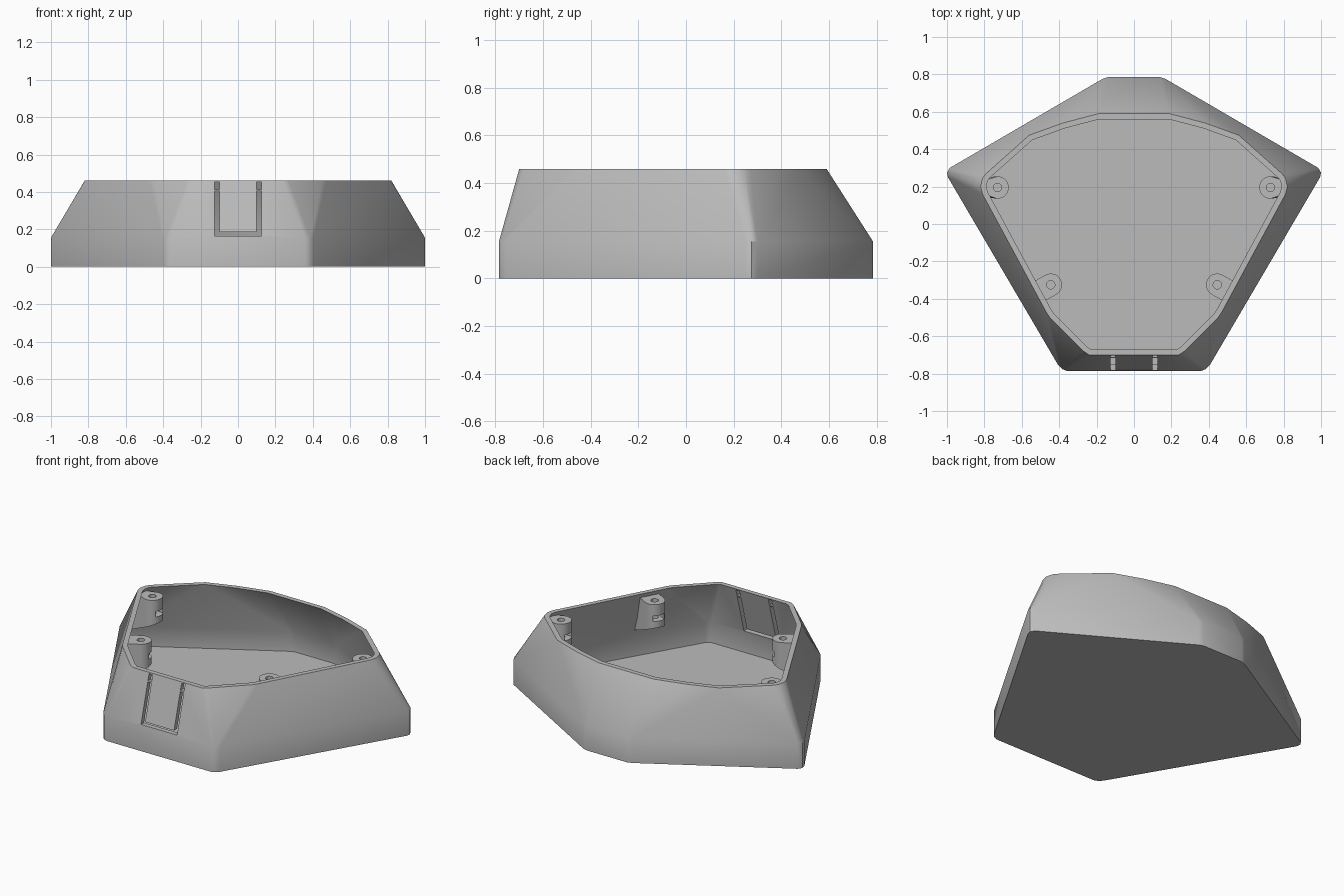
import bpy, bmesh, math
from mathutils import Vector, Matrix

if "Cube" in bpy.data.objects:
    bpy.data.objects.remove(bpy.data.objects["Cube"])

grey = bpy.data.materials.new("plain_grey")
grey.use_nodes = True
grey.diffuse_color = (0.5, 0.5, 0.5, 1)
grey.node_tree.nodes["Principled BSDF"].inputs["Base Color"].default_value = (0.5, 0.5, 0.5, 1)

WALL, FLOOR, SHOULDER, RIM = 0.03, 0.03, 0.155, 0.46

# Left half outlines, from front centre to back centre
base = [(0, -.785), (.36, -.785), (.385, -.775), (.405, -.755), (.995, .25), (1, .275),
        (.985, .30), (.17, .775), (.14, .785), (0, .785)]
top = [(0, -.70), (.24, -.70), (.27, -.68), (.45, -.50), (.47, -.47), (.81, .16), (.82, .20),
       (.81, .245), (.79, .27), (.56, .475), (.38, .54), (.19, .59), (0, .59)]
# Which base corner meets which rim corner, as (base, rim) steps
steps = [(0, 0), (1, 1), (2, 2), (2, 3), (3, 4), (4, 5), (5, 6), (6, 7), (6, 8), (6, 9),
         (7, 9), (7, 10), (8, 11), (9, 12)]


def inset(points, d):
    """Move an outline inwards by d with mitred corners."""
    pts = [Vector(p) for p in points]
    normals = []
    for a, b in zip(pts, pts[1:]):
        e = (b - a).normalized()
        normals.append(Vector((-e.y, e.x)))
    normals = [normals[0]] + normals + [normals[-1]]
    out = []
    for p, n, m in zip(pts, normals, normals[1:]):
        out.append(p + (n + m) * d / (1 + n.dot(m)))
    return out


def make_object(name, bm):
    bmesh.ops.recalc_face_normals(bm, faces=bm.faces)
    mesh = bpy.data.meshes.new(name)
    bm.to_mesh(mesh)
    bm.free()
    mesh.materials.append(grey)
    obj = bpy.data.objects.new(name, mesh)
    bpy.context.collection.objects.link(obj)
    return obj


def activate(obj):
    bpy.ops.object.select_all(action='DESELECT')
    obj.select_set(True)
    bpy.context.view_layer.objects.active = obj


def cut(obj, cutter):
    mod = obj.modifiers.new("cut", 'BOOLEAN')
    mod.operation = 'DIFFERENCE'
    mod.solver = 'EXACT'
    mod.object = cutter
    activate(obj)
    bpy.ops.object.modifier_apply(modifier=mod.name)
    bpy.data.objects.remove(cutter)


def box(lo, hi, matrix=Matrix()):
    lo, hi = Vector(lo), Vector(hi)
    bm = bmesh.new()
    size = Matrix.Diagonal((*(hi - lo), 1))
    bmesh.ops.create_cube(bm, size=1, matrix=matrix @ Matrix.Translation((lo + hi) / 2) @ size)
    return make_object("cutter", bm)


# Hollow case
bm = bmesh.new()


def ring(points, z):
    return [bm.verts.new((p[0], p[1], z)) for p in points]


def bridge(low, high, path):
    for (a, b), (c, d) in zip(path, path[1:]):
        corners = [low[a], low[c], high[d], high[b]]
        bm.faces.new(list(dict.fromkeys(corners)))


def straight(points):
    return [(i, i) for i in range(len(points))]


rims = []
for outline, lip, z in ((base, top, 0), (inset(base, WALL), inset(top, WALL), FLOOR)):
    bottom, shoulder, rim = ring(outline, z), ring(outline, SHOULDER), ring(lip, RIM)
    bm.faces.new(bottom)
    bridge(bottom, shoulder, straight(outline))
    bridge(shoulder, rim, steps)
    rims.append(rim)
bridge(rims[0], rims[1], straight(top))
bmesh.ops.mirror(bm, geom=bm.verts[:] + bm.edges[:] + bm.faces[:], axis='X', merge_dist=0.0005)
bmesh.ops.remove_doubles(bm, verts=bm.verts[:], dist=0.0005)
seam = [e for e in bm.edges if all(abs(v.co.x) < 0.0005 for v in e.verts)]
bmesh.ops.dissolve_edges(bm, edges=seam, use_verts=True)
case = make_object("case", bm)

# U-shaped slot around the front panel, with a thin bridge near the top
for side in (-1, 1):
    xs = sorted((side * .1, side * .125))
    for z0, z1 in ((.165, .405), (.413, .453)):
        cut(case, box((xs[0], -.9, z0), (xs[1], -.6, z1)))
cut(case, box((-.115, -.9, .165), (.115, -.6, .185)))


# Screw posts that grow out of the wall with a sloping underside
def screw_post(name, x, y, angle, half_width, reach):
    place = Matrix.Translation((x, y, 0)) @ Matrix.Rotation(angle, 4, 'Z')
    radius, head = .06, .435
    arc = [math.pi / 2 + math.pi * i / 16 for i in range(17)]
    nose = [(radius * math.cos(a), radius * math.sin(a)) for a in arc]
    upper = nose + [(.075, -half_width), (.075, half_width)]
    lower = nose + [(reach, -half_width), (reach, half_width)]
    bm = bmesh.new()
    hi = [bm.verts.new(place @ Vector((u, v, head))) for u, v in upper]
    lo = [bm.verts.new(place @ Vector((u, v, .29 - .45 * (u + radius)))) for u, v in lower]
    bm.faces.new(hi)
    bm.faces.new(lo)
    for i in range(len(hi)):
        j = (i + 1) % len(hi)
        bm.faces.new((lo[i], lo[j], hi[j], hi[i]))
    post = make_object(name, bm)
    # Screw hole
    bm = bmesh.new()
    bmesh.ops.create_cone(bm, cap_ends=True, segments=24, radius1=.022, radius2=.022, depth=.2,
                          matrix=place @ Matrix.Translation((0, 0, .4)))
    cut(post, make_object("cutter", bm))
    # Nut pocket
    cut(post, box((-.1, -.035, .33), (.03, .035, .365), place))
    return post


parts = [case]
for side, word in ((1, "left"), (-1, "right")):
    for place, x, y, angle, half_width, reach in (
            ("front", .445, -.325, -.51, .06, .14), ("back", .73, .195, .03, .035, .2)):
        turn = angle if side > 0 else math.pi - angle
        parts.append(screw_post(f"{place}_{word}_screw_post", side * x, y, turn, half_width, reach))

for part in parts:
    activate(part)
    bpy.ops.object.shade_smooth_by_angle(angle=math.radians(30))
